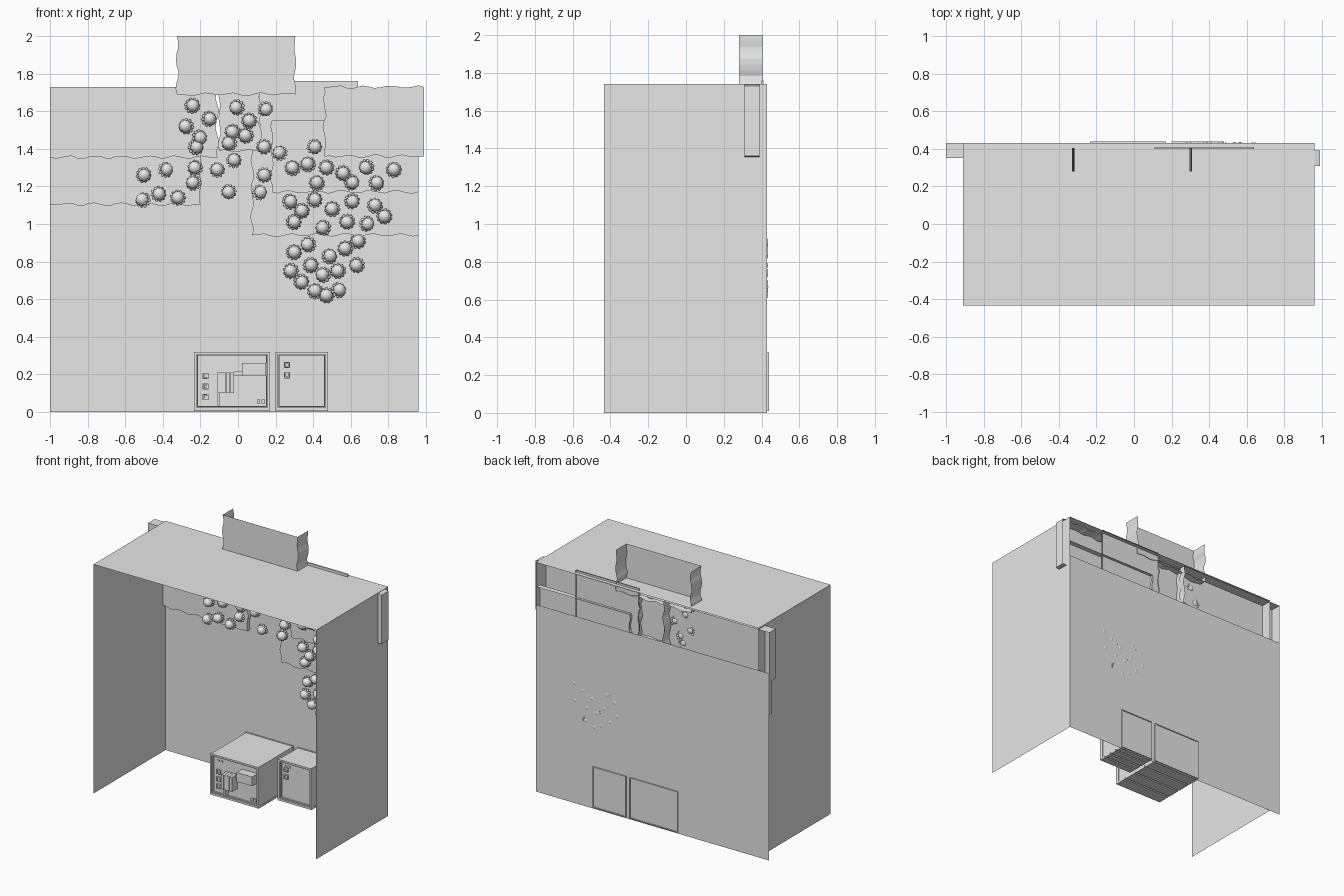
import bpy, bmesh, math, random
from mathutils import Matrix, Vector

random.seed(4)
cube = bpy.data.objects.get("Cube")
if cube:
    bpy.data.objects.remove(cube)

grey = bpy.data.materials.new("plain_grey")
grey.use_nodes = True
grey.diffuse_color = (0.8, 0.8, 0.8, 1)
grey.node_tree.nodes["Principled BSDF"].inputs["Base Color"].default_value = (0.8, 0.8, 0.8, 1)


def make_object(name, bm):
    mesh = bpy.data.meshes.new(name)
    bm.to_mesh(mesh)
    bm.free()
    mesh.materials.append(grey)
    obj = bpy.data.objects.new(name, mesh)
    bpy.context.collection.objects.link(obj)
    return obj


def add_box(bm, x0, x1, y0, y1, z0, z1):
    size = Matrix.Diagonal((x1 - x0, y1 - y0, z1 - z0, 1))
    centre = Vector(((x0 + x1) / 2, (y0 + y1) / 2, (z0 + z1) / 2))
    bmesh.ops.create_cube(bm, size=1, matrix=Matrix.Translation(centre) @ size)


def add_frame(bm, x0, x1, y0, y1, z0, z1, w):
    add_box(bm, x0, x1, y0, y1, z0, z0 + w)
    add_box(bm, x0, x1, y0, y1, z1 - w, z1)
    add_box(bm, x0, x0 + w, y0, y1, z0 + w, z1 - w)
    add_box(bm, x1 - w, x1, y0, y1, z0 + w, z1 - w)


def panel(name, corners):
    bm = bmesh.new()
    bm.faces.new([bm.verts.new(c) for c in corners])
    make_object(name, bm)


# Room shell: single sheets, open at the front and below
LEFT, RIGHT, FRONT, BACK, TOP = -0.91, 0.96, -0.435, 0.43, 1.74
for name, x in (("right_wall", LEFT), ("left_wall", RIGHT)):
    panel(name, [(x, FRONT, 0), (x, BACK, 0), (x, BACK, TOP), (x, FRONT, TOP)])
panel("roof", [(LEFT, FRONT, TOP), (RIGHT, FRONT, TOP), (RIGHT, BACK, TOP), (LEFT, BACK, TOP)])
panel("back_wall", [(-1, BACK, 0), (RIGHT, BACK, 0), (RIGHT, BACK, 1.42), (-1, BACK, 1.42)])


# Ragged sheets: wavy front face with edges folded back, open behind
def ragged_sheet(name, x0, x1, z0, z1, y0, y1, wavy, closed="btlr"):
    corners = [(x0, z0), (x1, z0), (x1, z1), (x0, z1)]
    outline, sides = [], []
    for i, side in enumerate("brtl"):
        a, b = Vector(corners[i]), Vector(corners[(i + 1) % 4])
        count = max(2, round((b - a).length / 0.03)) if side in wavy else 1
        normal = Vector((-(b - a).y, (b - a).x)).normalized()
        phase = random.uniform(0, 6)
        for k in range(count):
            p = a.lerp(b, k / count)
            if k:
                p += normal * (0.007 * math.sin(k * 1.3 + phase) + random.uniform(-0.003, 0.003))
            outline.append(p)
            sides.append(side)
    bm = bmesh.new()
    front = [bm.verts.new((p.x, y0, p.y)) for p in outline]
    back = [bm.verts.new((p.x, y1, p.y)) for p in outline]
    bm.faces.new(front)
    for i, side in enumerate(sides):
        j = (i + 1) % len(front)
        if side in closed:
            bm.faces.new((front[j], front[i], back[i], back[j]))
    loose = [v for v in bm.verts if not v.link_faces]
    bmesh.ops.delete(bm, geom=loose, context="VERTS")
    make_object(name, bm)


ragged_sheet("crest", -0.325, 0.305, 1.69, 2.0, 0.28, 0.405, "blr", "blr")
ragged_sheet("upper_right_sheet", -1, -0.11, 1.355, 1.73, 0.35, BACK, "br")
ragged_sheet("lower_right_sheet", -1, -0.2, 1.105, 1.37, 0.4, BACK, "br")
ragged_sheet("centre_sheet", -0.1, 0.12, 1.39, 1.71, 0.36, 0.4, "blr")
ragged_sheet("tall_sheet", 0.11, 0.64, 1.31, 1.76, 0.4, 0.41, "bl")
ragged_sheet("upper_left_sheet", 0.46, 0.99, 1.36, 1.73, 0.31, 0.39, "btl")
ragged_sheet("middle_left_sheet", 0.18, RIGHT, 1.17, 1.55, 0.38, 0.42, "bl")
ragged_sheet("lower_left_sheet", 0.075, RIGHT, 0.94, 1.4, 0.405, BACK, "bl")


# Blossom: round dome with two rings of petals, facing the front
def blossom_mesh():
    bm = bmesh.new()
    bmesh.ops.create_uvsphere(bm, u_segments=16, v_segments=10, radius=0.033)
    for count, ring, height in ((11, 0.033, -0.014), (9, 0.026, 0.008)):
        for k in range(count):
            place = (Matrix.Rotation(math.tau * k / count, 4, "Z")
                     @ Matrix.Translation((ring, 0, height))
                     @ Matrix.Rotation(0.5, 4, "Y")
                     @ Matrix.Diagonal((1, 0.8, 0.55, 1)))
            bmesh.ops.create_uvsphere(bm, u_segments=8, v_segments=6, radius=0.011, matrix=place)
    bmesh.ops.rotate(bm, verts=bm.verts, matrix=Matrix.Rotation(math.pi / 2, 3, "X"))
    for f in bm.faces:
        f.smooth = True
    mesh = bpy.data.meshes.new("blossom")
    bm.to_mesh(mesh)
    bm.free()
    mesh.materials.append(grey)
    return mesh


upper = [(-.24, 1.63), (-.01, 1.62), (.15, 1.61), (-.28, 1.52), (-.15, 1.56), (.06, 1.55),
         (-.2, 1.46), (-.03, 1.49), (.04, 1.47), (-.05, 1.43), (.14, 1.41), (.22, 1.38),
         (-.22, 1.41), (.41, 1.41)]
middle = [(-.02, 1.34), (-.11, 1.29), (-.23, 1.3), (-.38, 1.29), (-.5, 1.26), (-.24, 1.22),
          (-.42, 1.16), (-.51, 1.13), (-.32, 1.14), (-.05, 1.17), (.14, 1.26), (.12, 1.17),
          (.29, 1.3), (.37, 1.32), (.47, 1.3), (.56, 1.27), (.68, 1.3), (.83, 1.29),
          (.42, 1.22), (.61, 1.22), (.74, 1.22)]
lower = [(.28, 1.12), (.41, 1.13), (.34, 1.07), (.5, 1.08), (.61, 1.12), (.73, 1.1),
         (.3, 1.01), (.45, .98), (.58, 1.01), (.69, 1.0), (.78, 1.04)]
trailing = [(.37, .89), (.3, .85), (.57, .87), (.64, .91), (.49, .83), (.28, .75), (.39, .78),
            (.63, .78), (.53, .75), (.45, .73), (.34, .69), (.41, .645), (.54, .65), (.47, .62)]
blossom = blossom_mesh()
for cluster, y in ((upper, 0.325), (middle, 0.355), (lower, 0.37), (trailing, 0.4)):
    for x, z in cluster:
        obj = bpy.data.objects.new("blossom", blossom)
        obj.location = (x, y, z)
        obj.rotation_euler = (random.uniform(-.3, .3), random.uniform(0, 6), random.uniform(-.3, .3))
        bpy.context.collection.objects.link(obj)


# Cabinets: body, front rim, rear frame, underside slats and buttons
def cabinet(name, x0, x1, y0, buttons):
    z0, z1, y1 = 0.01, 0.32, 0.435
    bm = bmesh.new()
    add_box(bm, x0 + 0.004, x1 - 0.004, y0 + 0.02, y1, z0 + 0.004, z1 - 0.004)
    add_frame(bm, x0, x1, y0, y0 + 0.03, z0, z1, 0.014)
    add_frame(bm, x0 + 0.016, x1 - 0.016, y0 + 0.01, y0 + 0.03, z0 + 0.016, z1 - 0.016, 0.005)
    add_frame(bm, x0, x1, y1 - 0.01, y1 + 0.004, z0, z1, 0.007)
    step = (y1 - y0) / 4
    for k in range(4):
        add_box(bm, x0, x1, y0 + k * step + 0.006, y0 + (k + 1) * step - 0.006, z0 - 0.005, z0 + 0.01)
    for z in buttons:
        add_frame(bm, x0 + 0.045, x0 + 0.077, y0 + 0.008, y0 + 0.022, z - 0.016, z + 0.016, 0.006)
        add_box(bm, x0 + 0.053, x0 + 0.069, y0 + 0.012, y0 + 0.022, z - 0.008, z + 0.008)
    for k in range(2):
        x = x0 + 0.05 + k * 0.03
        add_box(bm, x, x + 0.016, y0 + 0.014, y0 + 0.022, 0.27, 0.28)
    make_object(name, bm)


cabinet("large_cabinet", -0.235, 0.17, 0.0, (0.19, 0.135, 0.08))
cabinet("small_cabinet", 0.2, 0.48, 0.19, (0.25, 0.195))

# Raised blocks on the large cabinet's front
bm = bmesh.new()
for k in range(4):
    x = -0.11 + k * 0.023
    add_box(bm, x, x + 0.021, -0.045, 0.025, 0.1, 0.21)
add_box(bm, -0.11, -0.095, -0.02, 0.025, 0.035, 0.1)
add_box(bm, -0.02, 0.025, 0.0, 0.025, 0.19, 0.215)
add_box(bm, 0.02, 0.15, -0.045, 0.025, 0.19, 0.26)
for k in range(2):
    add_box(bm, 0.1 + k * 0.025, 0.118 + k * 0.025, 0.01, 0.025, 0.045, 0.065)
make_object("cabinet_blocks", bm)
